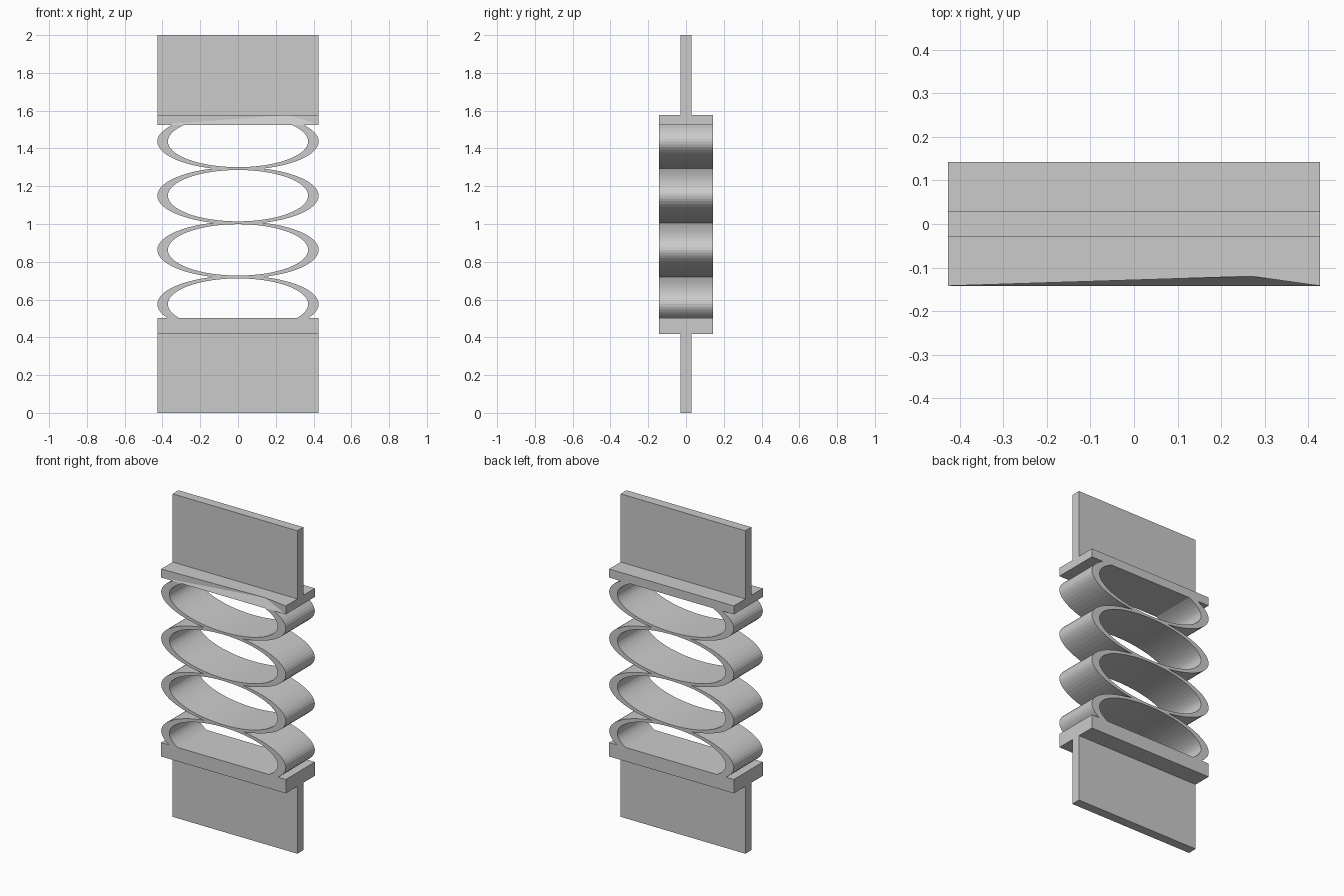
import bpy, bmesh, math
from mathutils import Vector

cube = bpy.data.objects.get("Cube")
if cube:
    bpy.data.objects.remove(cube, do_unlink=True)

HALF_X, HALF_Y, WEB_Y = 0.427, 0.142, 0.029
LOWER, LOWER_TOP = 0.417, 0.503       # lower flange
UPPER_BOTTOM, UPPER = 1.525, 1.578    # upper flange
SEGMENTS = 64

gray = bpy.data.materials.new("plain gray")
gray.use_nodes = True
color = (0.6, 0.6, 0.6, 1)
gray.diffuse_color = color
gray.node_tree.nodes["Principled BSDF"].inputs["Base Color"].default_value = color


def finish(name, bm):
    bmesh.ops.recalc_face_normals(bm, faces=bm.faces)
    mesh = bpy.data.meshes.new(name)
    bm.to_mesh(mesh)
    bm.free()
    mesh.materials.append(gray)
    obj = bpy.data.objects.new(name, mesh)
    bpy.context.collection.objects.link(obj)
    return obj


def box(half_y, z0, z1):
    bm = bmesh.new()
    bmesh.ops.create_cube(bm, size=1)
    for v in bm.verts:
        v.co = Vector((v.co.x * 2 * HALF_X, v.co.y * 2 * half_y,
                       z0 if v.co.z < 0 else z1))
    return bm


# Mounting plates and lower flange
finish("lower_plate", box(WEB_Y, 0, LOWER))
finish("upper_plate", box(WEB_Y, UPPER, 2))
finish("lower_flange", box(HALF_Y, LOWER, LOWER_TOP))

# Upper flange, with a shallow dent in its top front edge
bm = box(HALF_Y, UPPER_BOTTOM, UPPER)
bm.faces.ensure_lookup_table()
front = next(f for f in bm.faces if f.calc_center_median().y < -HALF_Y * 0.9)
edge = next(e for e in front.edges if all(v.co.z > UPPER - 0.01 for v in e.verts))
low = [v for v in front.verts if v.co.z < UPPER - 0.01]
high = {v.co.x > 0: v for v in edge.verts}
low = {v.co.x > 0: v for v in low}
_, dent = bmesh.utils.edge_split(edge, edge.verts[0], 0.5)
dent.co = (0.27, -0.12, UPPER)
bm.faces.remove(front)
bm.faces.new((low[False], low[True], dent))
for side in (False, True):
    bm.faces.new((low[side], dent, high[side]))
finish("upper_flange", bm)


# Stack of elliptical spring rings, trimmed where they meet the flanges
def ring(name, center):
    bm = bmesh.new()
    loops = []
    for rx, rz in ((HALF_X, 0.151), (0.371, 0.136)):
        for y in (-HALF_Y, HALF_Y):
            loops.append([bm.verts.new((rx * math.cos(a), y, center + rz * math.sin(a)))
                          for a in (math.tau * i / SEGMENTS for i in range(SEGMENTS))])
    outer_front, outer_back, inner_front, inner_back = loops
    for p, q in ((outer_front, outer_back), (outer_back, inner_back),
                 (inner_back, inner_front), (inner_front, outer_front)):
        for i in range(SEGMENTS):
            j = (i + 1) % SEGMENTS
            bm.faces.new((p[i], p[j], q[j], q[i]))
    bmesh.ops.recalc_face_normals(bm, faces=bm.faces)
    for z, normal in ((LOWER_TOP, (0, 0, -1)), (UPPER_BOTTOM, (0, 0, 1))):
        bmesh.ops.bisect_plane(bm, geom=bm.verts[:] + bm.edges[:] + bm.faces[:],
                               plane_co=(0, 0, z), plane_no=normal, clear_outer=True)
    finish(name, bm)


for i in range(4):
    ring(f"spring_ring_{i + 1}", 0.576 + 0.287 * i)
